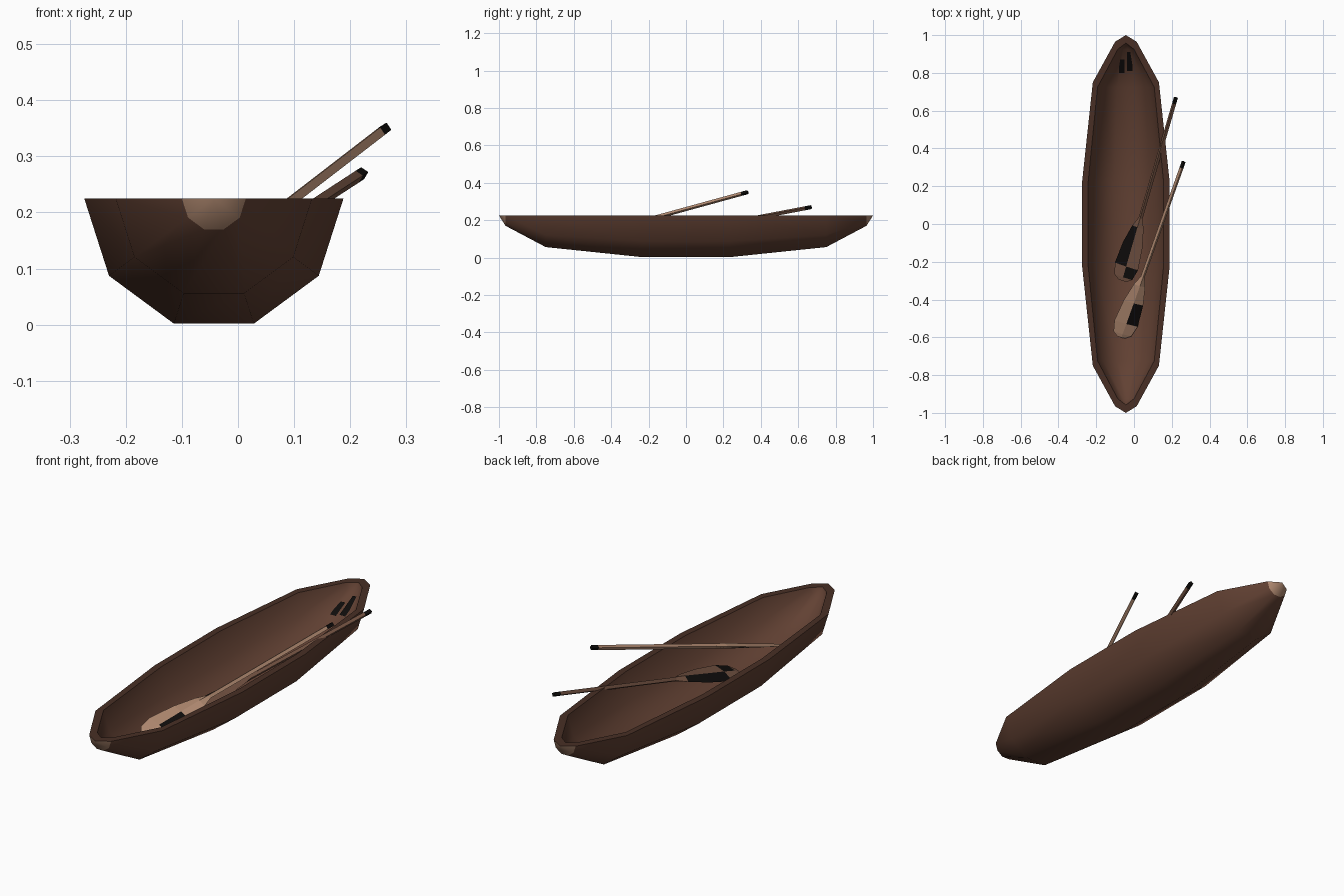
import bpy, bmesh, math
from mathutils import Vector, Matrix

if "Cube" in bpy.data.objects:
    bpy.data.objects.remove(bpy.data.objects["Cube"])


def srgb(r, g, b):
    return tuple((c / 255 / 12.92 if c < 10 else ((c / 255 + 0.055) / 1.055) ** 2.4) for c in (r, g, b)) + (1,)


def material(name, rgb):
    m = bpy.data.materials.new(name)
    m.diffuse_color = srgb(*rgb)
    m.use_nodes = True
    m.node_tree.nodes["Principled BSDF"].inputs["Base Color"].default_value = m.diffuse_color
    return m


brown = material("hull brown", (98, 65, 51))
dark = material("dark rim brown", (72, 47, 37))
tan = material("light tan wood", (176, 137, 112))
mid = material("mid brown wood", (112, 80, 64))
black = material("black", (14, 12, 11))

CX, RIM = -0.043, 0.225


def finish(bm, name, mats, smooth=None):
    bmesh.ops.recalc_face_normals(bm, faces=bm.faces[:])
    me = bpy.data.meshes.new(name)
    bm.to_mesh(me)
    bm.free()
    for m in mats:
        me.materials.append(m)
    ob = bpy.data.objects.new(name, me)
    bpy.context.collection.objects.link(ob)
    if smooth:
        bpy.ops.object.select_all(action='DESELECT')
        ob.select_set(True)
        bpy.context.view_layer.objects.active = ob
        bpy.ops.object.shade_smooth_by_angle(angle=math.radians(smooth))
    return ob


# hull: outer and inner half-decagon shells joined by a rim
def shell(bm, half):
    stations = [(-y, w) for y, w in half] + [(y, w) for y, w in reversed(half)]
    rows = []
    for y, w in stations:
        if w == 0:
            v = bm.verts.new((CX, y, RIM))
            rows.append([v] * 6)
        else:
            d = w * 0.223 / 0.231 / math.sin(math.radians(72))
            rows.append([bm.verts.new((CX + w * math.cos(a), y, RIM - d * math.sin(a)))
                         for a in (math.radians(36 * k) for k in range(6))])
    return rows


def face(bm, verts, mat):
    unique = list(dict.fromkeys(verts))
    if len(unique) > 2:
        bm.faces.new(unique).material_index = mat


bm = bmesh.new()
outer = shell(bm, [(1.0, 0), (0.965, 0.057), (0.75, 0.175), (0.23, 0.231)])
inner = shell(bm, [(0.958, 0), (0.925, 0.043), (0.725, 0.15), (0.22, 0.2)])
last = len(outer) - 2
for i in range(last + 1):
    for k in range(5):
        cap = 2 if i in (0, last) else 0          # tan end caps
        face(bm, [outer[i][k], outer[i + 1][k], outer[i + 1][k + 1], outer[i][k + 1]], cap)
        face(bm, [inner[i][k], inner[i + 1][k], inner[i + 1][k + 1], inner[i][k + 1]], 0)
    for k in (0, 5):
        face(bm, [outer[i][k], outer[i + 1][k], inner[i + 1][k], inner[i][k]], 1)
finish(bm, "canoe_hull", [brown, dark, tan], 42)

# dark marks on the inside of the rear end
bm = bmesh.new()
for x0, x1, y0, y1 in ((-0.08, -0.05, 0.80, 0.87), (-0.038, -0.008, 0.81, 0.91)):
    z = lambda y: 0.086 + (y - 0.725) / 0.2 * 0.103
    bm.faces.new([bm.verts.new((x, y, z(y))) for x, y in
                  ((x0, y0), (x1, y0), (x1, y1), (x0, y1))])
finish(bm, "end_marks", [black])


# paddles: square shaft with a black grip and a ridged blade
def paddle(name, handle, tip, roll, wood, black_cells):
    handle, tip = Vector(handle), Vector(tip)
    axis = tip - handle
    length = axis.length
    axis.normalize()
    side = axis.cross(Vector((0, 0, 1))).normalized()
    side = Matrix.Rotation(roll, 3, axis) @ side      # side points to -x
    up = side.cross(axis).normalized()
    r, b = 0.011, length - 0.35
    # distance along, half width, half thickness
    sections = [(0, r, r), (0.035, r, r), (b, r, r), (b + 0.05, 0.032, 0.012),
                (b + 0.15, 0.055, 0.010), (b + 0.27, 0.066, 0.008),
                (b + 0.33, 0.05, 0.006), (length, 0.022, 0.004)]
    bm = bmesh.new()
    rings = [[bm.verts.new(handle + axis * t + side * (w * s) + up * (h * u))
              for s, u in ((1, 0), (0, 1), (-1, 0), (0, -1))] for t, w, h in sections]
    for i in range(len(rings) - 1):
        for k in range(4):
            f = bm.faces.new([rings[i][k], rings[i][(k + 1) % 4],
                              rings[i + 1][(k + 1) % 4], rings[i + 1][k]])
            f.material_index = 1 if i == 0 or (i, k) in black_cells else 0
    bm.faces.new(rings[0]).material_index = 1
    bm.faces.new(rings[-1])
    finish(bm, name, [wood, black])


paddle("front_paddle", (0.263, 0.33, 0.35), (-0.068, -0.60, 0.095),
       math.radians(-15), tan, {(4, 1)})
paddle("rear_paddle", (0.222, 0.67, 0.27), (-0.062, -0.30, 0.085),
       math.radians(12), mid, {(3, 0), (4, 0), (5, 1)})
